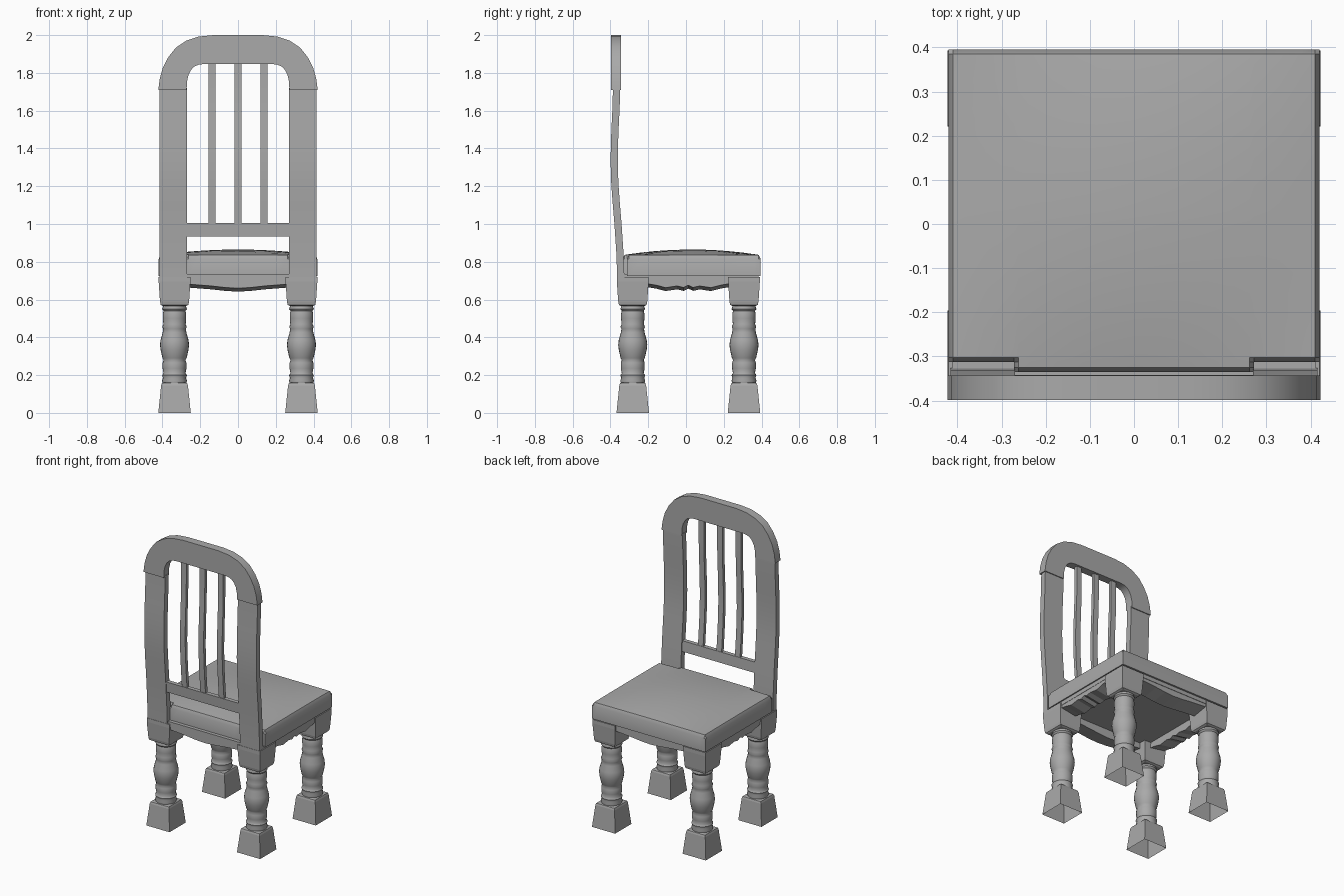
import bpy, bmesh, math

cube = bpy.data.objects.get("Cube")
if cube:
    bpy.data.objects.remove(cube, do_unlink=True)

grey = bpy.data.materials.new("plain grey")
grey.use_nodes = True
GREY = (0.4, 0.4, 0.4, 1)
grey.diffuse_color = GREY
grey.node_tree.nodes["Principled BSDF"].inputs["Base Color"].default_value = GREY


def finish(name, bm, smooth=None):
    bmesh.ops.recalc_face_normals(bm, faces=bm.faces)
    mesh = bpy.data.meshes.new(name)
    bm.to_mesh(mesh)
    bm.free()
    mesh.materials.append(grey)
    ob = bpy.data.objects.new(name, mesh)
    bpy.context.collection.objects.link(ob)
    if smooth:
        bpy.ops.object.select_all(action="DESELECT")
        ob.select_set(True)
        bpy.context.view_layer.objects.active = ob
        bpy.ops.object.shade_smooth_by_angle(angle=math.radians(smooth))
    return ob


def loft(name, rings, smooth=None, cap_start=True, cap_end=True):
    """Skin a list of closed rings that have equal point counts."""
    bm = bmesh.new()
    loops = [[bm.verts.new(p) for p in ring] for ring in rings]
    n = len(loops[0])
    for a, b in zip(loops, loops[1:]):
        for i in range(n):
            j = (i + 1) % n
            bm.faces.new((a[i], a[j], b[j], b[i]))
    if cap_start:
        bm.faces.new(loops[0])
    if cap_end:
        bm.faces.new(loops[-1])
    return finish(name, bm, smooth)


def rect(x0, x1, y0, y1, z):
    return [(x0, y0, z), (x1, y0, z), (x1, y1, z), (x0, y1, z)]


def square(cx, cy, half, z):
    return rect(cx - half, cx + half, cy - half, cy + half, z)


def circle(cx, cy, r, z, n=24):
    return [(cx + r * math.cos(math.tau * i / n), cy + r * math.sin(math.tau * i / n), z)
            for i in range(n)]


# Turned legs with square feet and corner blocks
TURNING = [(.06, .15), (.066, .17), (.061, .185), (.066, .2), (.058, .21), (.063, .235),
           (.063, .265), (.058, .28), (.064, .29), (.074, .335), (.077, .36), (.074, .385),
           (.063, .425), (.06, .445), (.065, .455), (.059, .47), (.062, .5), (.062, .525),
           (.058, .54), (.066, .55), (.06, .565), (.066, .58)]
FOOT = [(.086, 0), (.071, .145), (.067, .157), (.058, .16)]
BLOCK = [(.062, .566), (.073, .572), (.077, .59), (.084, .695), (.084, .72)]
for side, sx in (("left", 1), ("right", -1)):
    for end, cy in (("front", -.282), ("back", .307)):
        cx = .336 * sx
        tag = end + "_" + side
        loft("foot_" + tag, [square(cx, cy, h, z) for h, z in FOOT], cap_start=False)
        loft("leg_" + tag, [circle(cx, cy, r, z) for r, z in TURNING], smooth=50)
        loft("corner_block_" + tag, [square(cx, cy, h, z) for h, z in BLOCK])

# Scalloped aprons: thick rails whose wavy lower face drops inward
WAVE_WIDE = [(0, .66), (.07, .664), (.14, .672), (.27, .682)]
WAVE_SIDE = [(0, .676), (.025, .664), (.06, .672), (.12, .663), (.17, .676), (.23, .686)]


def apron(name, wave, place):
    pts = [(-u, z) for u, z in reversed(wave[1:])] + wave
    loft(name, [[place(u, 0, .72), place(u, 0, z), place(u, .11, z - .018),
                 place(u, .11, .72)] for u, z in pts])


apron("apron_front", WAVE_WIDE, lambda u, d, z: (u, -.355 + d, z))
apron("apron_back", WAVE_WIDE, lambda u, d, z: (u, .38 - d, z))
apron("apron_left", WAVE_SIDE, lambda u, d, z: (.41 - d, u + .0125, z))
apron("apron_right", WAVE_SIDE, lambda u, d, z: (d - .41, u + .0125, z))

# Seat board and domed cushion notched around the posts
loft("seat_board", [rect(-.412, .412, -.358, .383, z) for z in (.7, .735)])
half_x = [0, .07, .14, .21, .262, .272, .33, .38, .41, .42]
xs = [-x for x in reversed(half_x[1:])] + half_x
ys = [-.335, -.325, -.312, -.302, -.24, -.16, -.08, 0, .03, .1, .17, .24, .31, .365, .385, .395]
bm = bmesh.new()
grid = {}
for i, x in enumerate(xs):
    for j, y in enumerate(ys):
        dome = (1 - (x / .42) ** 2) * (1 - ((y - .03) / .365) ** 2)
        grid[i, j] = bm.verts.new((x, y, .835 + .03 * dome))
for i in range(len(xs) - 1):
    for j in range(len(ys) - 1):
        if abs(xs[i] + xs[i + 1]) / 2 > .272 and ys[j] < -.313:
            continue
        bm.faces.new((grid[i, j], grid[i + 1, j], grid[i + 1, j + 1], grid[i, j + 1]))
bmesh.ops.delete(bm, geom=[v for v in bm.verts if not v.link_faces], context="VERTS")
rim = [e for e in bm.edges if e.is_boundary]
for v in {v for e in rim for v in e.verts}:
    v.co.z = .815
new = bmesh.ops.extrude_edge_only(bm, edges=rim)["geom"]
for v in new:
    if isinstance(v, bmesh.types.BMVert):
        v.co.z = .726
bmesh.ops.holes_fill(bm, edges=[e for e in bm.edges if e.is_boundary], sides=0)
finish("seat_cushion", bm, smooth=30)

# Back: every upright follows the same gentle S curve (height, y centre)
CURVE = [(.715, -.345), (.85, -.35), (1, -.36), (1.12, -.37), (1.22, -.377), (1.32, -.38),
         (1.42, -.379), (1.52, -.375), (1.62, -.37), (1.72, -.368), (1.86, -.368)]


def upright(name, x0, x1, depth, low, high):
    loft(name, [rect(x0, x1, y - depth / 2, y + depth / 2, z)
                for z, y in CURVE if low <= z <= high], smooth=30)


upright("post_left", .27, .415, .038, .7, 1.75)
upright("post_right", -.415, -.27, .038, .7, 1.75)
for name, x in (("left", .137), ("middle", 0), ("right", -.137)):
    upright("slat_" + name, x - .019, x + .019, .022, .99, 1.9)
loft("lower_rail", [rect(-.275, .275, y - .014, y + .014, z)
                    for z, y in ((.935, -.356), (1.005, -.361))])

# Arched top rail, skinned from paired outer and inner outline points
ARCH = [(.422, 1.71, .272, 1.71), (.414, 1.77, .27, 1.755), (.397, 1.83, .262, 1.79),
        (.368, 1.885, .249, 1.815), (.328, 1.935, .232, 1.833), (.275, 1.97, .21, 1.843),
        (.21, 1.992, .18, 1.847), (.13, 2, .13, 1.847)]
ARCH += [(-a, b, -c, d) for a, b, c, d in reversed(ARCH)]
loft("top_rail", [[(a, -.398, b), (a, -.343, b), (c, -.343, d), (c, -.398, d)]
                  for a, b, c, d in ARCH], smooth=30)
